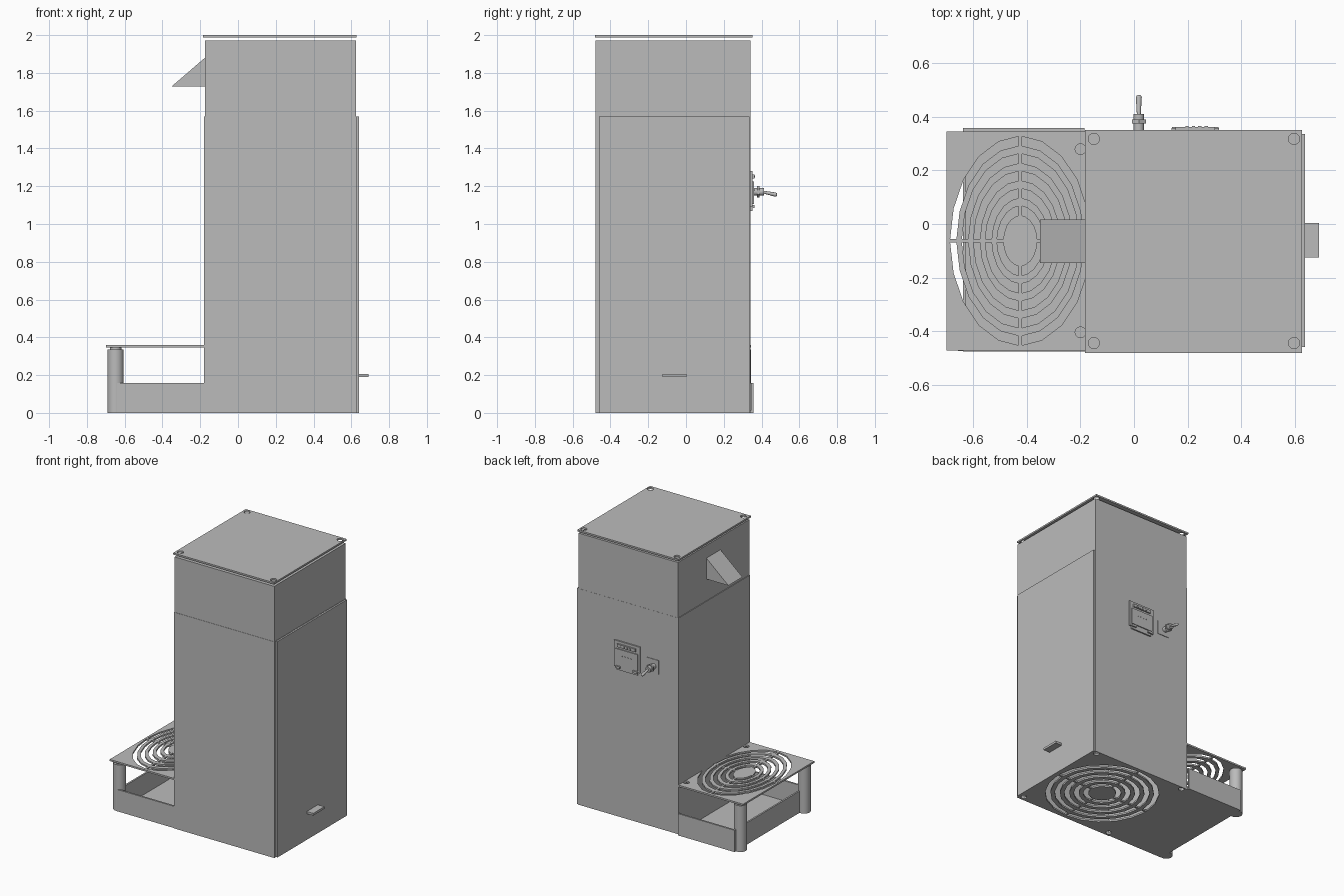
import bpy, bmesh, math
from mathutils import Matrix, Vector

cube = bpy.data.objects.get("Cube")
if cube:
    bpy.data.objects.remove(cube, do_unlink=True)

grey = bpy.data.materials.new("plain grey")
grey.use_nodes = True
GREY = (0.5, 0.5, 0.5, 1)
grey.diffuse_color = GREY
grey.node_tree.nodes["Principled BSDF"].inputs["Base Color"].default_value = GREY


def finish(name, bm, smooth=False):
    bmesh.ops.recalc_face_normals(bm, faces=bm.faces)
    mesh = bpy.data.meshes.new(name)
    bm.to_mesh(mesh)
    bm.free()
    mesh.materials.append(grey)
    obj = bpy.data.objects.new(name, mesh)
    bpy.context.collection.objects.link(obj)
    if smooth:
        bpy.ops.object.select_all(action='DESELECT')
        obj.select_set(True)
        bpy.context.view_layer.objects.active = obj
        bpy.ops.object.shade_smooth_by_angle(angle=math.radians(35))
    return obj


def add_box(bm, x, y, z):
    lo, hi = Vector((x[0], y[0], z[0])), Vector((x[1], y[1], z[1]))
    m = Matrix.Translation((lo + hi) / 2) @ Matrix.Diagonal((*(hi - lo), 1))
    bmesh.ops.create_cube(bm, size=1, matrix=m)


def box(name, x, y, z):
    bm = bmesh.new()
    add_box(bm, x, y, z)
    return finish(name, bm)


def add_rod(bm, a, b, r1, r2=None, sides=24):
    a, b = Vector(a), Vector(b)
    turn = (b - a).to_track_quat('Z', 'Y').to_matrix().to_4x4()
    bmesh.ops.create_cone(bm, cap_ends=True, segments=sides, radius1=r1,
                          radius2=r1 if r2 is None else r2, depth=(b - a).length,
                          matrix=Matrix.Translation((a + b) / 2) @ turn)


def rod(name, a, b, r1, r2=None, sides=24):
    bm = bmesh.new()
    add_rod(bm, a, b, r1, r2, sides)
    return finish(name, bm, smooth=sides > 8)


def add_prism(bm, outline, z0, z1):
    low = [bm.verts.new((x, y, z0)) for x, y in outline]
    high = [bm.verts.new((x, y, z1)) for x, y in outline]
    bm.faces.new(low[::-1])
    bm.faces.new(high)
    for i in range(len(low)):
        j = (i + 1) % len(low)
        bm.faces.new((low[i], low[j], high[j], high[i]))


def cut(obj, cutter_bm):
    cutter = finish("cutter", cutter_bm)
    cutter.hide_render = True
    mod = obj.modifiers.new("cut", 'BOOLEAN')
    mod.object, mod.operation, mod.solver = cutter, 'DIFFERENCE', 'EXACT'
    graph = bpy.context.evaluated_depsgraph_get()
    mesh = bpy.data.meshes.new_from_object(obj.evaluated_get(graph))
    obj.modifiers.clear()
    obj.data = mesh
    bpy.data.objects.remove(cutter, do_unlink=True)


def grille_cutter(cx, cy, rx, ry, z0, z1, holes):
    """Five rings of quarter slots separated by a cross of bars, plus screw holes."""
    bm = bmesh.new()
    bar = 0.007
    for ring in range(5):
        outer = 1 - ring * 0.167
        inner = outer - 0.09
        for sx in (1, -1):
            for sy in (1, -1):
                pts = []
                for k, order in ((outer, range(6)), (inner, range(5, -1, -1))):
                    for i in order:
                        t = math.radians(i * 18)
                        pts.append((cx + sx * max(bar, k * rx * math.cos(t)),
                                    cy + sy * max(bar, k * ry * math.sin(t))))
                add_prism(bm, pts, z0, z1)
    for x, y in holes:
        add_rod(bm, (x, y, z0), (x, y, z1), 0.02, sides=20)
    return bm


# Main cabinet: hollow lower housing, upper housing, floating lid
FRONT, BACK = -0.48, 0.342
lower = box("lower_housing", (-0.18, 0.628), (FRONT, BACK), (0.012, 1.57))
inside = bmesh.new()
add_box(inside, (-0.168, 0.616), (FRONT + 0.012, BACK - 0.012), (-0.1, 1.55))
cut(lower, inside)
box("upper_housing", (-0.175, 0.626), (FRONT + 0.002, BACK - 0.001), (1.57, 1.972))

corners = [(x, y) for x in (-0.15, 0.598) for y in (-0.445, 0.318)]
lid = box("lid", (-0.184, 0.627), (-0.482, 0.352), (1.988, 2.0))
holes = bmesh.new()
for hx, hy in corners:
    add_rod(holes, (hx, hy, 1.95), (hx, hy, 2.05), 0.021, sides=20)
cut(lid, holes)

# Vented base plate
base = box("base_grille", (-0.18, 0.628), (FRONT, BACK), (0, 0.012))
cut(base, grille_cutter(0.224, -0.068, 0.385, 0.385, -0.05, 0.05, corners))

# Side door with pull
box("side_door", (0.628, 0.64), (-0.46, 0.336), (0, 1.568))
box("door_pull", (0.64, 0.692), (-0.125, 0.003), (0.19, 0.206))

# Wedge chute on the other side
bm = bmesh.new()
add_prism(bm, [(-0.352, 1.728), (-0.175, 1.728), (-0.175, 1.88)], 0.145, -0.016)
bmesh.ops.rotate(bm, verts=bm.verts, matrix=Matrix.Rotation(math.pi / 2, 3, 'X'))
finish("chute", bm)

# Drip tray: floor, three walls, slotted top, two legs
box("tray_floor", (-0.64, -0.18), (-0.475, 0.345), (0, 0.012))
box("tray_front_wall", (-0.64, -0.18), (-0.476, -0.463), (0, 0.158))
box("tray_back_wall", (-0.64, -0.185), (0.345, 0.358), (0, 0.158))
box("tray_end_wall", (-0.64, -0.628), (-0.463, 0.345), (0, 0.158))
top = box("tray_grille", (-0.7, -0.18), (-0.473, 0.345), (0.347, 0.359))
cut(top, grille_cutter(-0.425, -0.063, 0.262, 0.39, 0.3, 0.4,
                       [(-0.2, 0.28), (-0.2, -0.405)]))
for side, y in (("front", -0.432), ("back", 0.3)):
    rod(f"tray_leg_{side}", (-0.648, y, 0), (-0.648, y, 0.336), 0.043)
    rod(f"tray_leg_pin_{side}", (-0.648, y, 0.336), (-0.648, y, 0.347), 0.03)

# Control board on the back
board = box("control_board", (0.125, 0.332), (BACK, 0.352), (1.07, 1.28))
notches = bmesh.new()
for nx in (0.125, 0.332):
    add_box(notches, (nx - 0.02, nx + 0.02), (0.3, 0.4), (1.06, 1.09))
cut(board, notches)
box("board_cover", (0.14, 0.317), (0.352, 0.359), (1.105, 1.225))
box("board_connector", (0.155, 0.302), (0.352, 0.362), (1.24, 1.262))
for i in range(4):
    x = 0.192 + i * 0.024
    box(f"connector_pin_{i}", (x, x + 0.012), (0.362, 0.366), (1.245, 1.257))
    rod(f"board_light_{i}", (x, 0.359, 1.18), (x, 0.362, 1.18), 0.004, sides=8)
for i, x in enumerate((0.16, 0.297)):
    box(f"board_clip_{i}", (x - 0.018, x + 0.018), (0.352, 0.362), (1.085, 1.1))

# Toggle switch beside the board
SX, SZ = 0.018, 1.17
box("switch_plate", (SX - 0.04, SX + 0.06), (BACK, 0.346), (1.12, 1.22))
rod("switch_bushing", (SX, 0.346, SZ), (SX, 0.412, SZ), 0.02)
rod("switch_nut", (SX, 0.376, SZ), (SX, 0.39, SZ), 0.03, sides=6)
rod("switch_lever", (SX, 0.405, SZ), (SX, 0.472, SZ - 0.014), 0.007, 0.011, sides=16)
bm = bmesh.new()
bmesh.ops.create_uvsphere(bm, u_segments=16, v_segments=10, radius=0.011,
                          matrix=Matrix.Translation((SX, 0.472, SZ - 0.014)))
finish("switch_tip", bm, smooth=True)
